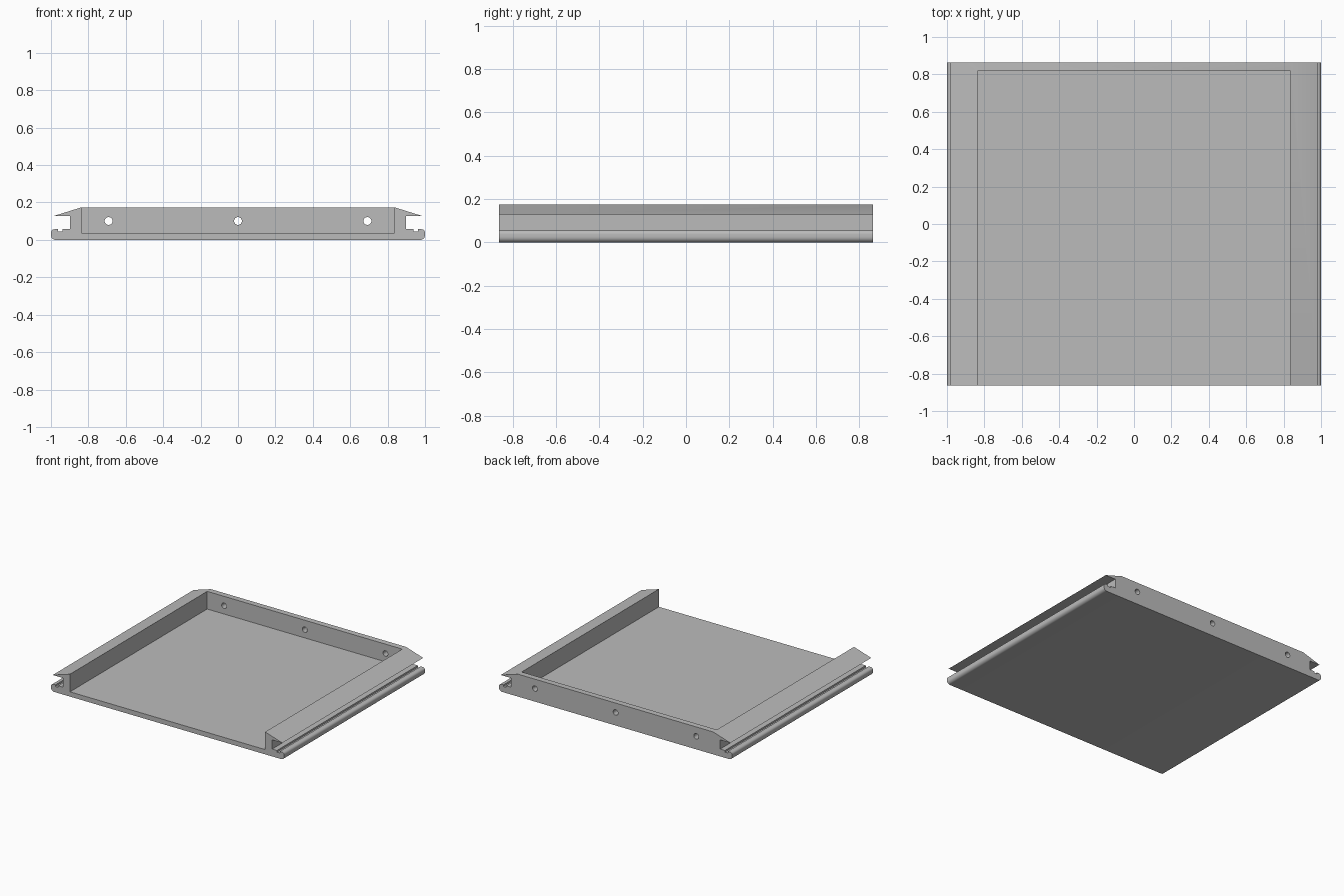
import bpy, bmesh, math
from mathutils import Matrix, Vector

if "Cube" in bpy.data.objects:
    bpy.data.objects.remove(bpy.data.objects["Cube"], do_unlink=True)

HALF_DEPTH = 0.863
INNER_X = 0.837
FLOOR_Z = 0.037
TOP_Z = 0.174
WALL_Y = 0.818

grey = bpy.data.materials.new("light grey")
grey.use_nodes = True
colour = (0.5, 0.5, 0.5, 1)
grey.diffuse_color = colour
grey.node_tree.nodes["Principled BSDF"].inputs["Base Color"].default_value = colour


def add_object(name, bm):
    bmesh.ops.recalc_face_normals(bm, faces=bm.faces)
    mesh = bpy.data.meshes.new(name)
    bm.to_mesh(mesh)
    bm.free()
    mesh.materials.append(grey)
    obj = bpy.data.objects.new(name, mesh)
    bpy.context.collection.objects.link(obj)
    return obj


def arc(cx, cz, r, start, end, steps=6):
    angles = [math.radians(start + (end - start) * i / steps) for i in range(steps + 1)]
    return [(cx + r * math.cos(a), cz + r * math.sin(a)) for a in angles]


# Cross-section of one side: rounded lip, grooved channel and sloping flange
side = arc(0.975, 0.025, 0.025, -90, 0)
side += arc(0.981, 0.038, 0.019, 0, 90)
side += [(0.963, 0.057), (0.963, 0.044), (0.938, 0.044), (0.938, 0.057),
         (0.897, 0.057), (0.897, 0.128), (0.985, 0.128), (INNER_X, TOP_Z)]
profile = side + [(-x, z) for x, z in reversed(side)]

# Tray body extruded from front to back
bm = bmesh.new()
face = bm.faces.new([bm.verts.new((x, -HALF_DEPTH, z)) for x, z in profile])
grown = bmesh.ops.extrude_face_region(bm, geom=[face])
moved = [v for v in grown["geom"] if isinstance(v, bmesh.types.BMVert)]
bmesh.ops.translate(bm, verts=moved, vec=(0, 2 * HALF_DEPTH, 0))
tray = add_object("tray", bm)

# Recess open at the top and front
bm = bmesh.new()
bmesh.ops.create_cube(bm, size=1)
low = Vector((-INNER_X, -1, FLOOR_Z))
high = Vector((INNER_X, WALL_Y, 0.4))
bmesh.ops.scale(bm, verts=bm.verts, vec=high - low)
bmesh.ops.translate(bm, verts=bm.verts, vec=(low + high) / 2)
cutters = [add_object("recess_cutter", bm)]

# Round holes through the back wall
bm = bmesh.new()
for x in (-0.692, 0, 0.692):
    place = Matrix.Translation((x, 0.84, 0.101)) @ Matrix.Rotation(math.pi / 2, 4, "X")
    bmesh.ops.create_cone(bm, cap_ends=True, segments=32, radius1=0.021,
                          radius2=0.021, depth=0.2, matrix=place)
cutters.append(add_object("hole_cutter", bm))

# Cut, then discard the cutters
bpy.context.view_layer.objects.active = tray
tray.select_set(True)
for cutter in cutters:
    cutter.hide_render = True
    cut = tray.modifiers.new(cutter.name, "BOOLEAN")
    cut.operation = "DIFFERENCE"
    cut.solver = "EXACT"
    cut.object = cutter
    bpy.ops.object.modifier_apply(modifier=cut.name)
    bpy.data.objects.remove(cutter, do_unlink=True)

bpy.ops.object.shade_smooth_by_angle(angle=math.radians(30))
